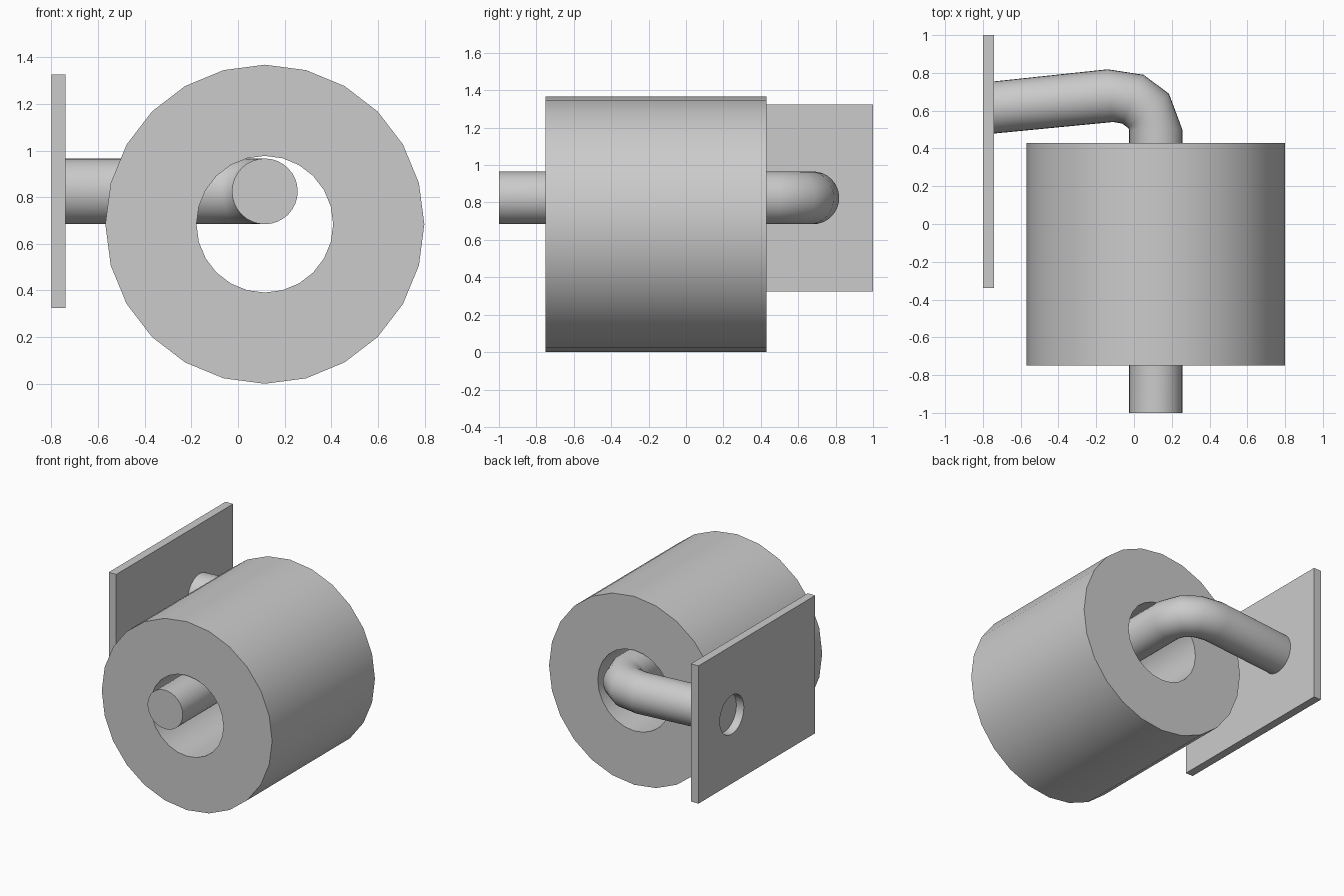
import bpy, bmesh
from math import cos, sin, tau, radians
from mathutils import Vector

if "Cube" in bpy.data.objects:
    bpy.data.objects.remove(bpy.data.objects["Cube"])


def ring(centre, u, v, n):
    """Ellipse of n points around centre, spanned by half-axes u and v."""
    c, u, v = Vector(centre), Vector(u), Vector(v)
    return [c + u * cos(tau * i / n) + v * sin(tau * i / n) for i in range(n)]


def finish(name, bm, smooth=True):
    bmesh.ops.recalc_face_normals(bm, faces=bm.faces)
    mesh = bpy.data.meshes.new(name)
    bm.to_mesh(mesh)
    bm.free()
    ob = bpy.data.objects.new(name, mesh)
    bpy.context.collection.objects.link(ob)
    if smooth:
        bpy.ops.object.select_all(action='DESELECT')
        ob.select_set(True)
        bpy.context.view_layer.objects.active = ob
        bpy.ops.object.shade_smooth_by_angle(angle=radians(40))
    return ob


def loft(name, rings, closed=False):
    """Skin successive rings; cap the ends unless the loft closes on itself."""
    bm = bmesh.new()
    loops = [[bm.verts.new(p) for p in r] for r in rings]
    pairs = list(zip(loops, loops[1:]))
    if closed:
        pairs.append((loops[-1], loops[0]))
    for a, b in pairs:
        for i in range(len(a)):
            j = (i + 1) % len(a)
            bm.faces.new((a[i], a[j], b[j], b[i]))
    if not closed:
        bm.faces.new(loops[0])
        bm.faces.new(loops[-1])
    return finish(name, bm)


# Paper roll: 24-sided hollow cylinder along y
X, ZR = 0.115, 0.684
loft("paper_roll",
     [ring((X, y, ZR), (r, 0, 0), (0, 0, r), 24)
      for r, y in ((0.684, -0.75), (0.684, 0.43), (0.293, 0.43), (0.293, -0.75))],
     closed=True)

# Bent holder arm: each ring set by its outer and inner edge in plan
ZA, RA, SIDES = 0.825, 0.141, 32
edges = [((0.256, -1.0), (-0.026, -1.0)),
         ((0.256, 0.50), (-0.026, 0.50)),
         ((0.185, 0.69), (-0.03, 0.508)),
         ((0.05, 0.79), (-0.063, 0.532)),
         ((-0.14, 0.819), (-0.11, 0.54)),
         ((-0.74, 0.755), (-0.74, 0.479))]
arm_rings = []
for outer, inner in edges:
    o, i = Vector((*outer, ZA)), Vector((*inner, ZA))
    arm_rings.append(ring((o + i) / 2, (o - i) / 2, (0, 0, RA), SIDES))
loft("holder_arm", arm_rings)

# Wall plate: rectangle with a round hole behind the arm end
bm = bmesh.new()
corners = [(-0.74, y, z) for y, z in ((-0.34, 0.325), (1, 0.325), (1, 1.325), (-0.34, 1.325))]
for outline in (corners, arm_rings[-1]):
    vs = [bm.verts.new(p) for p in outline]
    for a, b in zip(vs, vs[1:] + vs[:1]):
        bm.edges.new((a, b))
bmesh.ops.triangle_fill(bm, use_beauty=True, edges=bm.edges[:], normal=(1, 0, 0))
front = bm.faces[:]
ext = bmesh.ops.extrude_face_region(bm, geom=front, use_keep_orig=True)
bmesh.ops.translate(bm, vec=(-0.06, 0, 0),
                    verts=[g for g in ext["geom"] if isinstance(g, bmesh.types.BMVert)])
finish("wall_plate", bm)
